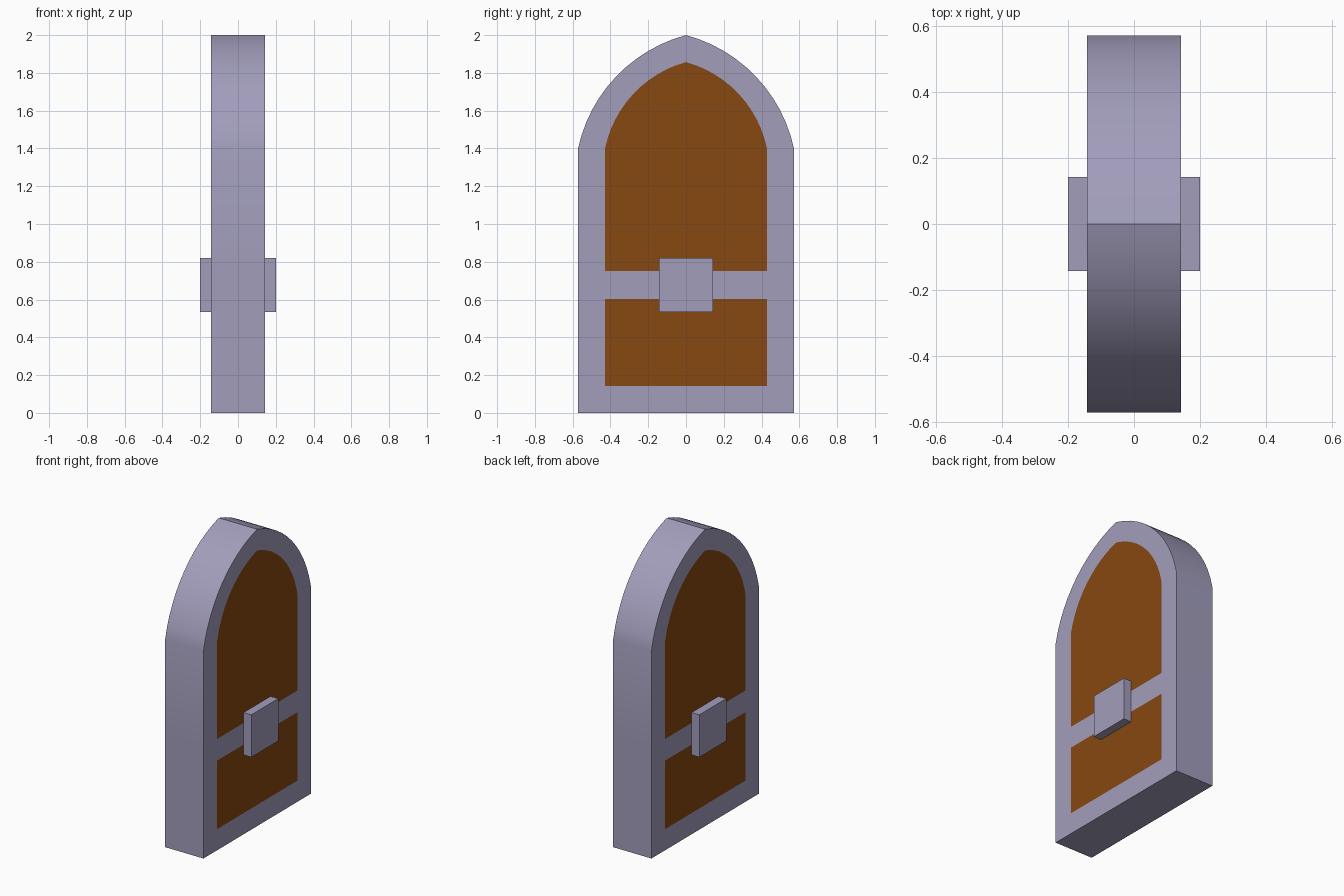
import bpy, bmesh, math
from mathutils import Vector

if "Cube" in bpy.data.objects:
    bpy.data.objects.remove(bpy.data.objects["Cube"])

T = 1 / 7              # half thickness of the door
ARC = 12               # segments per side of the pointed arch
SPRING = 1.4           # height where the arch starts


def material(name, rgb):
    m = bpy.data.materials.new(name)
    m.diffuse_color = (*rgb, 1)
    m.use_nodes = True
    m.node_tree.nodes["Principled BSDF"].inputs["Base Color"].default_value = m.diffuse_color
    return m


stone = material("pale_stone", (0.36, 0.34, 0.50))
wood = material("brown_wood", (0.24, 0.065, 0.005))


def half_outline(width, base, apex):
    """Right half from the bottom corner up to the point of the arch."""
    pts = [(width, z) for z in (base, 0.604, 0.75)]
    a, b = Vector((width, SPRING)), Vector((0, apex))
    chord = b - a
    half = math.radians(31.5)
    out = Vector((chord.y, -chord.x)).normalized()
    r = chord.length / 2 / math.sin(half)
    centre = (a + b) / 2 - out * r * math.cos(half)
    start = math.atan2(a.y - centre.y, a.x - centre.x)
    for i in range(ARC + 1):
        t = start + 2 * half * i / ARC
        pts.append((centre.x + r * math.cos(t), centre.y + r * math.sin(t)))
    pts[-1] = (0, apex)
    return pts


def outline(*args):
    right = half_outline(*args)
    return right + [(-y, z) for y, z in right[-2::-1]]


# Arched door: outer wall, frame ring, two wood panels and the cross bar
bm = bmesh.new()
outer, inner = outline(4 / 7, 0, 2), outline(3 / 7, 1 / 7, 13 / 7)
n = len(outer)
rims = []
for x in (T, -T):
    o = [bm.verts.new((x, y, z)) for y, z in outer]
    p = [bm.verts.new((x, y, z)) for y, z in inner]
    for i in range(n):
        j = (i + 1) % n
        bm.faces.new((o[i], o[j], p[j], p[i]))
    bm.faces.new((p[1], p[2], p[-3], p[-2]))
    for panel in ((p[0], p[1], p[-2], p[-1]), p[2:-2]):
        bm.faces.new(panel).material_index = 1
    rims.append(o)
for i in range(n):
    j = (i + 1) % n
    bm.faces.new((rims[0][i], rims[0][j], rims[1][j], rims[1][i]))
bmesh.ops.recalc_face_normals(bm, faces=bm.faces)
mesh = bpy.data.meshes.new("arched_door")
bm.to_mesh(mesh)
bm.free()
mesh.materials.append(stone)
mesh.materials.append(wood)
door = bpy.data.objects.new("arched_door", mesh)
bpy.context.collection.objects.link(door)
bpy.context.view_layer.objects.active = door
door.select_set(True)
bpy.ops.object.shade_smooth_by_angle(angle=math.radians(20))

# Square lock plate on each side
for side, name in ((1, "right_lock_plate"), (-1, "left_lock_plate")):
    bpy.ops.mesh.primitive_cube_add(size=1, location=(side * 0.165, 0, 0.677))
    plate = bpy.context.object
    plate.name = name
    plate.scale = (0.07, 2 / 7, 2 / 7)
    plate.data.materials.append(stone)
